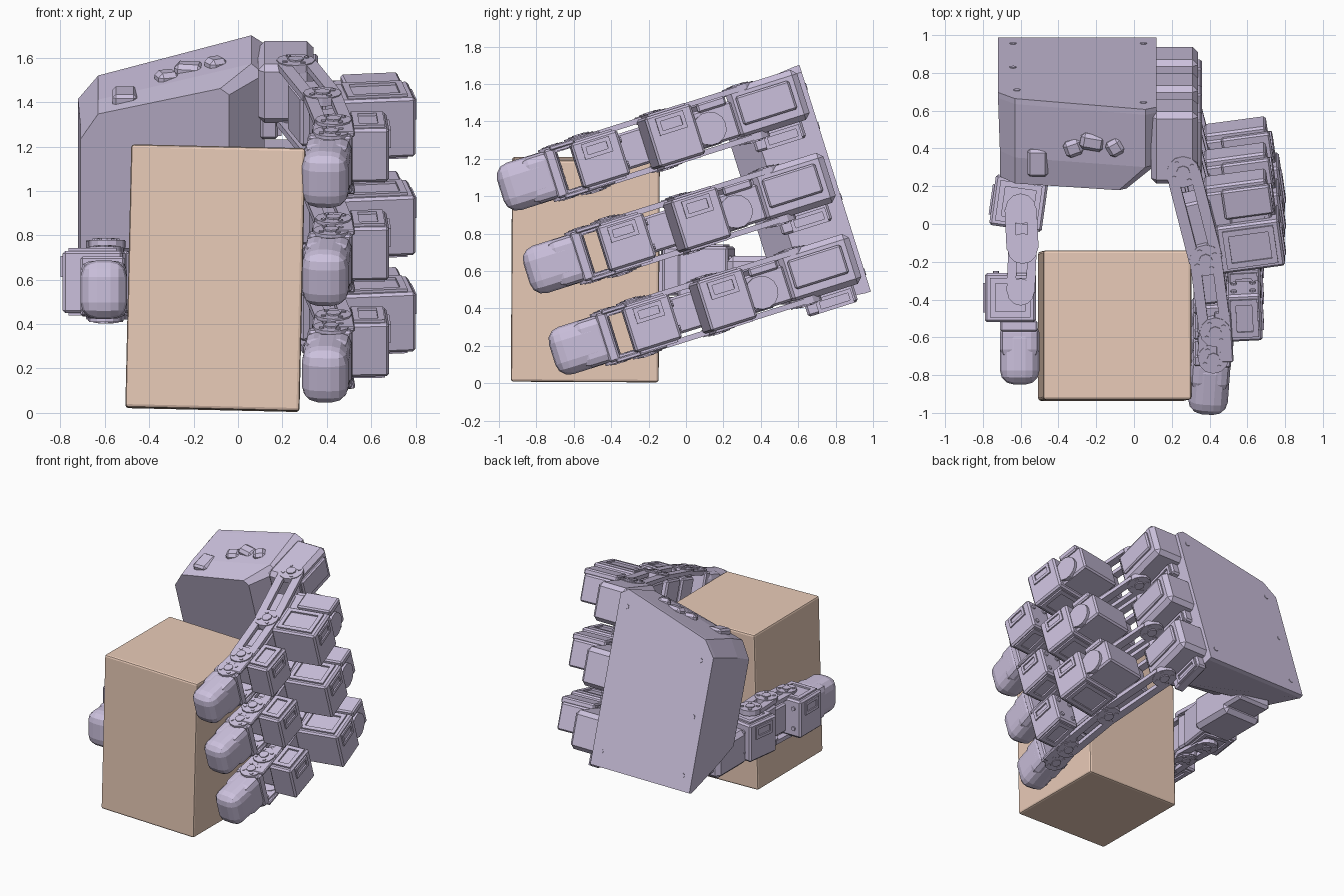
import bpy, bmesh, math
from mathutils import Matrix, Vector

if "Cube" in bpy.data.objects:
    bpy.data.objects.remove(bpy.data.objects["Cube"])

def material(name, col):
    m = bpy.data.materials.new(name)
    m.diffuse_color = (*col, 1)
    m.use_nodes = True
    m.node_tree.nodes["Principled BSDF"].inputs["Base Color"].default_value = m.diffuse_color
    return m

LILAC = material("lilac_plastic", (0.60, 0.53, 0.72))
TAN = material("tan_card", (0.82, 0.60, 0.48))
HAND = Matrix.Rotation(math.radians(17.5), 4, 'X')   # whole hand is pitched
ID = Matrix.Identity(4)
AXIS = {'X': Matrix.Rotation(math.pi / 2, 4, 'Y'),
        'Y': Matrix.Rotation(math.pi / 2, 4, 'X'), 'Z': ID}

def place(c, rot=0, axis='Z'):
    return Matrix.Translation(c) @ Matrix.Rotation(math.radians(rot), 4, 'Z') @ AXIS[axis]

class Part:
    """Collects primitives into one named mesh object."""
    def __init__(self, name):
        self.name, self.bm = name, bmesh.new()

    def box(self, c, s, rot=0, bev=0.012, seg=1):
        r = bmesh.ops.create_cube(self.bm, size=1, matrix=place(c, rot) @ Matrix.Diagonal((*s, 1)))
        if bev:
            edges = list({e for v in r['verts'] for e in v.link_edges})
            bmesh.ops.bevel(self.bm, geom=edges, offset=bev, segments=seg, profile=0.5, affect='EDGES')

    def cyl(self, c, r, h, axis='Z', n=12, rot=0):
        bmesh.ops.create_cone(self.bm, cap_ends=True, segments=n, radius1=r, radius2=r,
                              depth=h, matrix=place(c, rot, axis))

    def ring(self, c, sx, sy, th, border, rot=0, axis='Z'):
        m = place(c, rot, axis)
        loops = []
        for k, z in ((0, -th / 2), (0, th / 2), (border, th / 2), (border, -th / 2)):
            hx, hy = sx / 2 - k, sy / 2 - k
            loops.append([self.bm.verts.new(m @ Vector((a * hx, b * hy, z)))
                          for a, b in ((-1, -1), (1, -1), (1, 1), (-1, 1))])
        for i in range(4):
            p, q = loops[i], loops[(i + 1) % 4]
            for j in range(4):
                k = (j + 1) % 4
                self.bm.faces.new((p[j], p[k], q[k], q[j]))

    def loft(self, rings):
        rs = [[self.bm.verts.new(p) for p in ring] for ring in rings]
        n = len(rs[0])
        for p, q in zip(rs, rs[1:]):
            for j in range(n):
                k = (j + 1) % n
                self.bm.faces.new((p[j], p[k], q[k], q[j]))
        self.bm.faces.new(rs[0][::-1])
        self.bm.faces.new(rs[-1])

    def finish(self, m=ID, mat=LILAC):
        bmesh.ops.recalc_face_normals(self.bm, faces=self.bm.faces)
        self.bm.transform(m)
        me = bpy.data.meshes.new(self.name)
        self.bm.to_mesh(me)
        self.bm.free()
        me.materials.append(mat)
        ob = bpy.data.objects.new(self.name, me)
        bpy.context.collection.objects.link(ob)
        return ob

def motor(p, c, s, rot, out):
    """Motor case with flanges, a slotted outer face and rear screws; out = +1 / -1 in x."""
    p.box(c, s, rot)
    f = place(c, rot)
    for side in (-1, 1):
        p.ring(f @ Vector((0, 0, side * s[2] / 2)), s[0] * .8, s[1] * .8, .024, .03, rot)
        for k in (-.28, .28):
            p.cyl(f @ Vector((k * s[0], s[1] / 2, side * s[2] * .27)), .016, .02, 'Y', 8, rot)
    p.ring(f @ Vector((out * s[0] / 2, 0, s[2] * .25)), s[2] * .34, s[1] * .6, .02, .022, rot, 'X')

def link(p, a, b, w, half, width):
    """Open fork of two slotted plates with a knuckle at each end."""
    dx, dy = b[0] - a[0], b[1] - a[1]
    rot = math.degrees(math.atan2(dy, dx)) + 90
    mid, ln = ((a[0] + b[0]) / 2, (a[1] + b[1]) / 2), math.hypot(dx, dy)
    for s in (-1, 1):
        p.ring((*mid, w + s * half), width, ln, .03, width * .32, rot)
        for q in (a, b):
            p.cyl((*q, w + s * half), width * .48, .04)
            p.cyl((*q, w + s * (half + .015)), width * .2, .025, n=8)
            for t in range(4):
                g = t * math.pi / 2 + .6
                p.cyl((q[0] + width * .32 * math.cos(g), q[1] + width * .32 * math.sin(g),
                       w + s * (half + .015)), .013, .02, n=6)
    return mid, ln, rot

# Carried box
p = Part("carried_box")
p.box((0, 0, 0), (.785, .79, 1.185), 0, .014, 2)
p.finish(Matrix.Translation((-.102, -.538, .607)) @ Matrix.Rotation(math.radians(1.3), 4, 'Y')
         @ Matrix.Rotation(math.radians(-.3), 4, 'X'), TAN)

# Palm shell: back plate, middle and narrower front section
back = [(.12, .17), (.12, 1.40), (.06, 1.44), (-.63, 1.25), (-.72, 1.14), (-.72, .17)]
mid = [(.12, .20), (.12, 1.36), (.06, 1.41), (-.63, 1.24), (-.71, 1.12), (-.71, .36)]
front = [(-.04, .40), (-.04, 1.31), (-.08, 1.34), (-.63, 1.22), (-.71, 1.10), (-.71, .48)]
p = Part("palm")
p.loft([[(x, v, w) for x, w in r] for r, v in
        ((back, 1.09), (back, 1.06), (mid, .76), (front, .61))])
p.finish(HAND)

# Uneven cable pocket and lug on the palm top, screws on the back plate
p = Part("palm_top_details")
for x, v, s, r in ((-.32, .84, .10, 20), (-.22, .88, .13, -10), (-.10, .86, .09, 30)):
    p.box((x, v, 1.32 + .26 * (x + .32)), (s, .09, .06), r, .02)
p.box((-.51, .74, 1.26), (.11, .15, .06), 0, .015)
for x, w in ((-.64, .28), (.05, .28), (.05, 1.32), (-.62, 1.1), (-.64, .7)):
    p.cyl((x, 1.088, w), .018, .012, 'Y', 8)
p.finish(HAND)

# Three identical fingers along the palm edge
J0, J1, J2, J3 = (.26, .74), (.38, .25), (.43, -.15), (.42, -.30)
for name, w in (("upper", 1.28), ("middle", .815), ("lower", .36)):
    # knuckle housing joined to the palm
    p = Part(name + "_finger_base")
    p.box((.215, .865, w + .01), (.25, .40, .28), 0, .03)
    p.box((.14, .87, w - .16), (.08, .28, .12), 0, .012)
    p.ring((.185, .89, w - .18), .08, .20, .02, .02, 0, 'X')
    p.box((.345, .86, w + .02), (.03, .30, .16), 0, .01)
    p.finish(HAND)

    # first link and its large outer motor
    p = Part(name + "_finger_lower_link")
    m, ln, r = link(p, J0, J1, w, .135, .18)
    p.box((m[0] + .02, m[1] - .06, w), (.18, ln * .5, .23), r)
    p.box((.44, .45, w), (.16, .32, .2), 8)
    motor(p, (.615, .32, w), (.34, .26, .28), 8, 1)
    p.box((.55, .54, w - .01), (.33, .24, .20), 8, .012)
    p.cyl((.725, .53, w - .02), .09, .03, 'X', 14, 8)
    p.box((.60, .56, w + .1), (.26, .16, .05), 8, .01)
    p.finish(HAND)

    # second link and the smaller outer motor
    p = Part(name + "_finger_upper_link")
    m, ln, r = link(p, J1, J2, w, .135, .17)
    p.box((m[0], m[1] + .04, w), (.15, ln * .5, .20), r)
    p.box((.42, -.10, w), (.17, .16, .2), 2)
    motor(p, (.585, -.08, w), (.18, .26, .25), 3, 1)
    p.finish(HAND)

    # fork that holds the fingertip
    p = Part(name + "_fingertip_fork")
    link(p, J2, J3, w, .125, .17)
    p.box((.415, -.32, w), (.20, .06, .27), -3, .01)
    for s in (-1, 1):
        p.box((.475, -.18, w + s * .135), (.09, .28, .025), 3, .006)
    p.finish(HAND)

    # faceted soft fingertip
    p = Part(name + "_fingertip")
    p.box((.398, -.475, w), (.21, .32, .265), -4, .075, 3)
    p.box((.403, -.40, w), (.21, .18, .26), -4, .045, 2)
    p.finish(HAND)

# Thumb root under the palm
p = Part("thumb_base")
p.box((-.52, .40, .55), (.32, .36, .26), 0, .03)
p.box((-.50, .60, .56), (.28, .26, .20), 0, .02)
p.finish()

# Thumb links run straight forward on the far side of the box
T0, T1, T2 = (-.60, .08), (-.59, -.13), (-.60, -.36)
p = Part("thumb_lower_link")
motor(p, (-.61, .11, .59), (.28, .27, .28), -8, -1)
m, ln, r = link(p, T0, T1, .60, .16, .17)
p.box((*m, .60), (.17, ln, .26), r)
p.finish()

p = Part("thumb_upper_link")
m, ln, r = link(p, T1, T2, .58, .15, .15)
p.box((-.59, -.20, .58), (.14, .22, .22), r)
motor(p, (-.655, -.39, .59), (.27, .26, .28), 0, -1)
p.box((-.61, -.54, .57), (.20, .06, .27), 0, .01)
p.finish()

# Thumb tip matches the fingertips
p = Part("thumb_tip")
p.box((-.605, -.69, .555), (.21, .32, .265), 0, .075, 3)
p.box((-.605, -.62, .555), (.21, .18, .26), 0, .045, 2)
p.finish()
